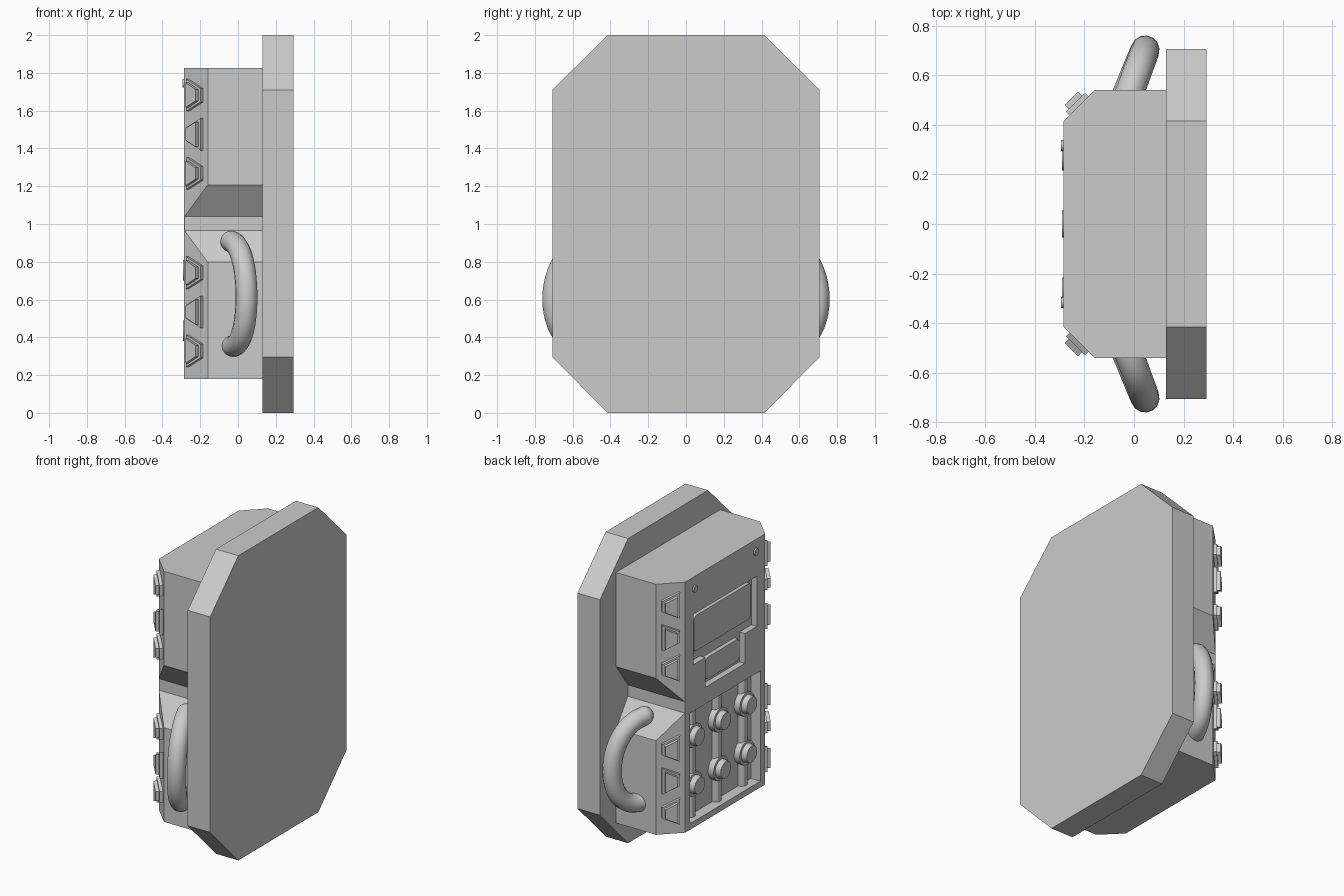
import bpy, bmesh, math
from mathutils import Vector

if "Cube" in bpy.data.objects:
    bpy.data.objects.remove(bpy.data.objects["Cube"])

X, Y, Z = Vector((1, 0, 0)), Vector((0, 1, 0)), Vector((0, 0, 1))


def prism(name, pts, origin, u, v, n, depth, top=None):
    """Extrude a 2D outline (axes u, v) along n; optional different end outline."""
    bm = bmesh.new()
    o = Vector(origin)
    a = [bm.verts.new(o + u * p + v * q) for p, q in pts]
    b = [bm.verts.new(o + u * p + v * q + n * depth) for p, q in (top or pts)]
    bm.faces.new(a)
    bm.faces.new(b)
    k = len(pts)
    for i in range(k):
        j = (i + 1) % k
        bm.faces.new((a[i], a[j], b[j], b[i]))
    bmesh.ops.recalc_face_normals(bm, faces=bm.faces)
    me = bpy.data.meshes.new(name)
    bm.to_mesh(me)
    bm.free()
    ob = bpy.data.objects.new(name, me)
    bpy.context.collection.objects.link(ob)
    return ob


def cut(ob, cutter):
    mod = ob.modifiers.new("cut", 'BOOLEAN')
    mod.operation = 'DIFFERENCE'
    mod.solver = 'EXACT'
    mod.object = cutter
    bpy.context.view_layer.objects.active = ob
    bpy.ops.object.modifier_apply(modifier=mod.name)
    bpy.data.objects.remove(cutter)


def smooth(ob):
    bpy.ops.object.select_all(action='DESELECT')
    ob.select_set(True)
    bpy.context.view_layer.objects.active = ob
    bpy.ops.object.shade_smooth_by_angle()


def rounded_rect(w, h, r, zc, steps=4):
    pts = []
    for i, (sx, sy) in enumerate([(1, 1), (-1, 1), (-1, -1), (1, -1)]):
        for k in range(steps + 1):
            t = math.pi / 2 * (i + k / steps)
            pts.append((sx * (w - r) + r * math.cos(t), zc + sy * (h - r) + r * math.sin(t)))
    return pts


def disc(r, yc, zc, n=24):
    return [(yc + r * math.cos(2 * math.pi * i / n), zc + r * math.sin(2 * math.pi * i / n)) for i in range(n)]


# Back plate: chamfered rectangle
prism("back_plate", [(-.415, 0), (.415, 0), (.707, .295), (.707, 1.71), (.415, 2),
                     (-.415, 2), (-.707, 1.71), (-.707, .295)], (.13, 0, 0), Y, Z, X, .163)

# Main body with chamfered front edges
body = prism("body", [(.15, -.54), (.15, .54), (-.16, .54), (-.285, .415), (-.285, -.415), (-.16, -.54)],
             (0, 0, .18), X, Y, Z, 1.645)

# Side waist notches
for s in (1, -1):
    cut(body, prism("notch_cutter", [(s * .417, .965), (s * .667, .625), (s * .667, 1.38), (s * .417, 1.04)],
                    (-.5, 0, 0), Y, Z, X, .8))

# Display recess and control recess
cut(body, prism("display_cutter", [(-.33, 1.58), (-.33, 1.25), (-.205, 1.25), (-.205, 1.055),
                                   (.205, 1.055), (.205, 1.25), (.33, 1.25), (.33, 1.58)],
                (-.4, 0, 0), Y, Z, X, .155))
cut(body, prism("control_cutter", [(-.365, .22), (.365, .22), (.365, .945), (-.365, .945)],
                (-.4, 0, 0), Y, Z, X, .185))

# Screens
for name, w, h, zc in (("large_screen", .305, .125, 1.43), ("small_screen", .185, .08, 1.155)):
    prism(name, rounded_rect(w, h, .035, zc), (-.235, 0, 0), Y, Z, -X, .03,
          rounded_rect(w - .008, h - .008, .03, zc))

# Screws above the display
for s in (1, -1):
    smooth(prism("screw", disc(.023, s * .317, 1.745, 16), (-.28, 0, 0), Y, Z, -X, .014))

# Control rails and knobs
for y in (-.27, 0, .27):
    smooth(prism("control_rail", [(-.215 + .036 * math.cos(t * math.pi / 6), y + .036 * math.sin(t * math.pi / 6))
                                  for t in range(12)], (0, 0, .21), X, Y, Z, .745))
    for z in (.435, .755):
        smooth(prism("knob_base", disc(.078, y, z), (-.205, 0, 0), Y, Z, -X, .05))
        smooth(prism("knob_cap", disc(.062, y, z), (-.25, 0, 0), Y, Z, -X, .04, disc(.054, y, z)))


# Alternating wedge studs on the chamfers
def trapezoid(u, wide, narrow, f):
    return [(-f * u, -wide), (f * u, -narrow), (f * u, narrow), (-f * u, wide)]


c = math.sqrt(.5)
for s in (1, -1):
    u, n = Vector((c, s * c, 0)), Vector((-c, s * c, 0))
    for zc in (1.475, .535):
        for k in (-1, 0, 1):
            f = -1 if k == 0 else 1
            o = Vector((-.2225, s * .4775, zc + k * .207)) - n * .005
            prism("stud_base", trapezoid(.054, .085, .036, f), o, u, Z, n, .025)
            prism("stud_top", trapezoid(.038, .066, .03, f), o, u, Z, n, .047)

# Side handles: bowed tubes with rounded ends
for s in (1, -1):
    path = []
    for i in range(25):
        t = math.pi * i / 24
        b = math.sin(t) ** .85 if 0 < i < 24 else 0
        path.append(Vector((-.035 - .01 * i / 24 + .085 * b, s * (.485 + .218 * b),
                            .632 + .275 * math.cos(t) - .03 * b)))
    cu = bpy.data.curves.new("handle", 'CURVE')
    cu.dimensions = '3D'
    cu.bevel_depth = .058
    cu.bevel_resolution = 5
    cu.use_fill_caps = True
    sp = cu.splines.new('POLY')
    sp.points.add(len(path) - 1)
    for p, q in zip(sp.points, path):
        p.co = (*q, 1)
    ob = bpy.data.objects.new("handle", cu)
    bpy.context.collection.objects.link(ob)
    bpy.ops.object.select_all(action='DESELECT')
    ob.select_set(True)
    bpy.context.view_layer.objects.active = ob
    bpy.ops.object.convert(target='MESH')
    smooth(bpy.context.object)
    for q in (path[0], path[-1]):
        bpy.ops.mesh.primitive_uv_sphere_add(segments=16, ring_count=10, radius=.058, location=q)
        bpy.context.object.name = "handle_end"
        smooth(bpy.context.object)
